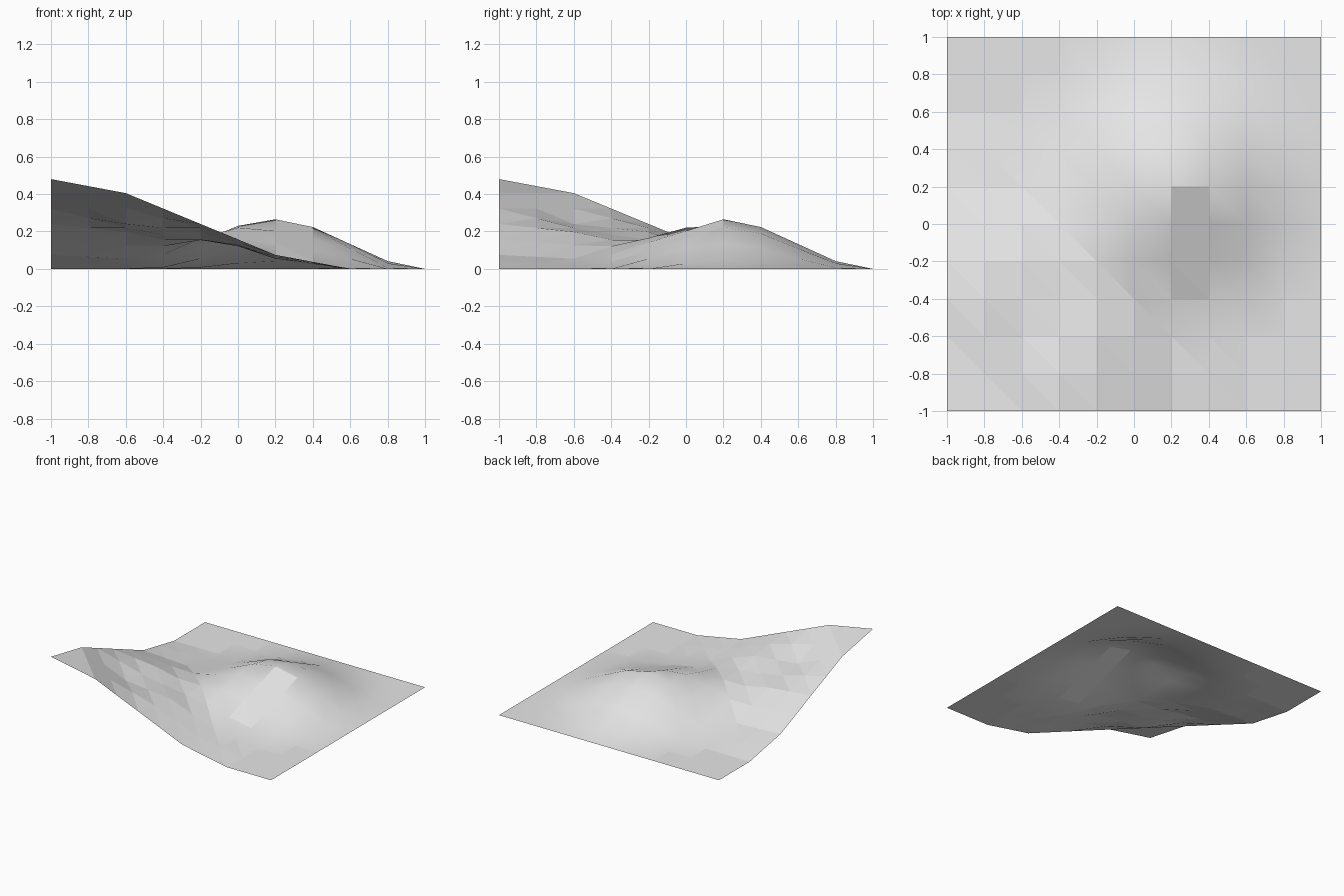
import bpy, bmesh, math

cube = bpy.data.objects.get("Cube")
if cube:
    bpy.data.objects.remove(cube, do_unlink=True)

STEP = 0.2      # fine spacing of the ground grid
COARSE = 0.4    # spacing of the broad corner slope
COUNT = 11


def falloff(distance, radius):
    """Smooth bell weight, 1 at the centre and 0 at the radius."""
    w = max(0.0, 1.0 - distance / radius)
    return w * w * (3.0 - 2.0 * w)


def slope_node(i, j):
    """Corner slope height at a coarse grid node."""
    if i == 1 and j == 1:                      # flattened by the corner fold
        return 0.48 * falloff(2 * COARSE, 1.6)
    return 0.48 * falloff(COARSE * math.hypot(i, j), 1.6)


def slope(x, y):
    """Faceted slope rising to the front right corner."""
    u, v = (x + 1) / COARSE, (y + 1) / COARSE
    if u + v < 2:                              # straight fold across the corner
        u, v = u + v, 0.0
    i, j = min(int(u + 1e-6), 4), min(int(v + 1e-6), 4)
    a, b = u - i, v - j
    low = slope_node(i, j) * (1 - a) + slope_node(i + 1, j) * a
    high = slope_node(i, j + 1) * (1 - a) + slope_node(i + 1, j + 1) * a
    return low * (1 - b) + high * b


def on_flat_side(x, y):
    return 0.19 < x < 0.41 and -0.41 < y < 0.21


def height(x, y):
    z = slope(x, y) + 0.265 * falloff(math.hypot(x - 0.2, y - 0.2), 0.8)
    if on_flat_side(x, y):                     # flat cut on the hill's front
        z = min(z, 0.265 - 0.205 * (x - 0.2) + 0.31 * (y - 0.2))
    return z


# Grey ground material
grey = bpy.data.materials.new("light_grey")
grey.use_nodes = True
colour = (0.8, 0.8, 0.8, 1.0)
grey.diffuse_color = colour
grey.node_tree.nodes["Principled BSDF"].inputs["Base Color"].default_value = colour

# Terrain sheet
bm = bmesh.new()
rows = []
for r in range(COUNT):
    y = -1 + r * STEP
    rows.append([bm.verts.new((-1 + c * STEP, y, height(-1 + c * STEP, y)))
                 for c in range(COUNT)])

for r in range(COUNT - 1):
    for c in range(COUNT - 1):
        a, b = rows[r][c], rows[r][c + 1]
        d, e = rows[r + 1][c], rows[r + 1][c + 1]
        for corners in ((a, b, d), (b, e, d)):
            face = bm.faces.new(corners)
            m = face.calc_center_median()
            # Soft hill, faceted slope and cut side
            near_hill = math.hypot(m.x - 0.2, m.y - 0.2) < 0.95
            face.smooth = near_hill and m.x + m.y > -0.4 and not on_flat_side(m.x, m.y)

mesh = bpy.data.meshes.new("terrain")
bm.to_mesh(mesh)
bm.free()
mesh.materials.append(grey)
terrain = bpy.data.objects.new("terrain", mesh)
bpy.context.collection.objects.link(terrain)
